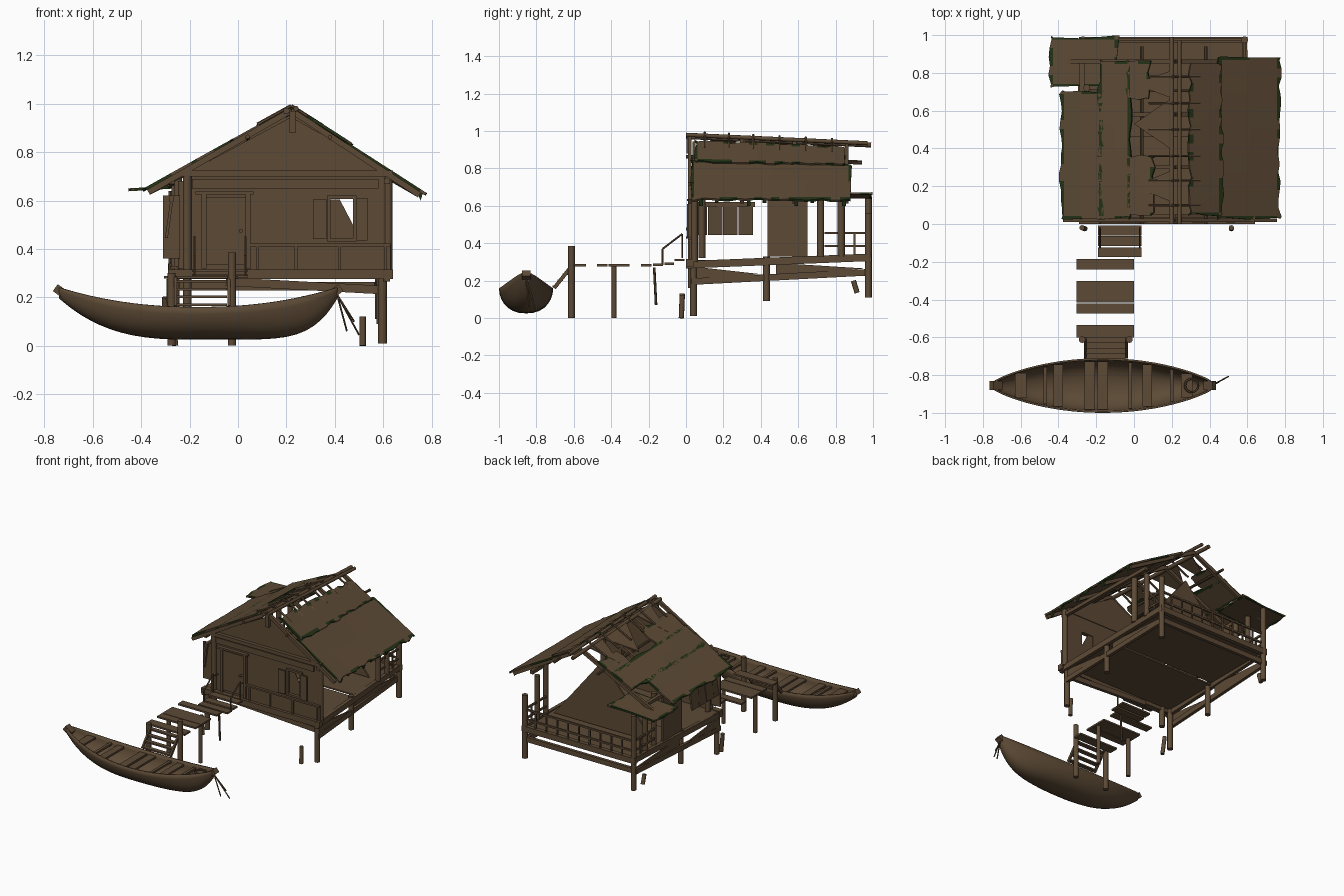
import bpy, bmesh, math, random
from mathutils import Vector, Matrix
random.seed(4)

def mat(name, c):
    m = bpy.data.materials.new(name)
    m.diffuse_color = (*c, 1)
    return m
WOOD = mat("old wood", (0.108, 0.068, 0.036))
MOSS = mat("dark moss", (0.017, 0.032, 0.008))

def make(name, bm):
    bmesh.ops.recalc_face_normals(bm, faces=bm.faces[:])
    me = bpy.data.meshes.new(name)
    bm.to_mesh(me)
    bm.free()
    o = bpy.data.objects.new(name, me)
    bpy.context.collection.objects.link(o)
    me.materials.append(WOOD)
    me.materials.append(MOSS)
    return o

def box(name, x0, x1, y0, y1, z0, z1):
    bm = bmesh.new()
    bmesh.ops.create_cube(bm, size=1)
    for v in bm.verts:
        v.co = ((x0 + x1) / 2 + v.co.x * (x1 - x0), (y0 + y1) / 2 + v.co.y * (y1 - y0),
                (z0 + z1) / 2 + v.co.z * (z1 - z0))
    return make(name, bm)

def frame(p, q):
    p, q = Vector(p), Vector(q)
    d = (q - p).normalized()
    side = d.cross(Vector((0, 0, 1)))
    side = side.normalized() if side.length > 0.2 else Vector((1, 0, 0))
    up = side.cross(d).normalized()
    side = d.cross(up) * -1 if d.cross(up).dot(side) < 0 else d.cross(up)
    m = Matrix((side, up, d)).transposed().to_4x4()
    return Matrix.Translation((p + q) / 2) @ m, (q - p).length

def beam(name, p, q, w=0.03, h=None):
    """Square timber from p to q."""
    m, l = frame(p, q)
    bm = bmesh.new()
    bmesh.ops.create_cube(bm, size=1, matrix=m @ Matrix.Diagonal((w, h or w, l, 1)))
    return make(name, bm)

def pole(name, p, q, r=0.015, n=10):
    """Round timber from p to q."""
    m, l = frame(p, q)
    bm = bmesh.new()
    bmesh.ops.create_cone(bm, cap_ends=True, segments=n, radius1=r, radius2=r, depth=l, matrix=m)
    o = make(name, bm)
    o.data.shade_smooth()
    o.data.set_sharp_from_angle(angle=math.radians(40))
    return o

def plate(name, pts, move):
    """Flat outline pushed along a vector."""
    bm = bmesh.new()
    f = bm.faces.new([bm.verts.new(p) for p in pts])
    r = bmesh.ops.extrude_face_region(bm, geom=[f])
    bmesh.ops.translate(bm, vec=move, verts=[v for v in r["geom"] if isinstance(v, bmesh.types.BMVert)])
    return make(name, bm)

def panel(name, pts, y0, y1):
    return plate(name, [(x, y0, z) for x, z in pts], (0, y1 - y0, 0))

# ---- front wall, with window opening, and gable ----
box("front_wall_left", -0.21, 0.375, 0.03, 0.045, 0.31, 0.72)
box("front_wall_right", 0.48, 0.63, 0.03, 0.045, 0.31, 0.72)
box("front_wall_below_window", 0.375, 0.48, 0.03, 0.045, 0.31, 0.44)
box("front_wall_above_window", 0.375, 0.48, 0.03, 0.045, 0.61, 0.72)
panel("front_gable", [(-0.22, 0.71), (0.64, 0.71), (0.22, 0.945)], 0.035, 0.05)
box("gable_beam", -0.23, 0.64, 0.01, 0.04, 0.7, 0.725)
box("wall_top_board", -0.19, 0.58, 0.022, 0.03, 0.65, 0.69)
panel("broken_pane", [(0.38, 0.442), (0.475, 0.442), (0.475, 0.5), (0.42, 0.605), (0.38, 0.605)], 0.036, 0.04)
for x in (0.375, 0.482):
    box("window_jamb", x - 0.007, x + 0.007, 0.015, 0.045, 0.43, 0.62)
for z in (0.437, 0.613):
    box("window_rail", 0.368, 0.49, 0.015, 0.045, z - 0.007, z + 0.007)
box("left_shutter", 0.31, 0.366, 0.005, 0.015, 0.44, 0.605)
box("right_shutter", 0.49, 0.535, 0.005, 0.015, 0.435, 0.61)
box("door", -0.13, 0.032, 0.018, 0.03, 0.335, 0.615)
for x in (-0.14, 0.042):
    box("door_jamb", x - 0.01, x + 0.01, 0.01, 0.035, 0.32, 0.63)
box("door_head", -0.175, 0.065, 0.005, 0.035, 0.625, 0.637)
pole("door_knob", (0.012, 0.0, 0.475), (0.012, 0.02, 0.475), 0.008)
box("skirt_rail", 0.05, 0.63, 0.012, 0.03, 0.41, 0.422)
box("skirt_board", 0.05, 0.63, 0.02, 0.03, 0.315, 0.41)
for x in (0.08, 0.24, 0.42, 0.61):
    box("skirt_batten", x - 0.006, x + 0.006, 0.012, 0.03, 0.315, 0.415)
box("sill_beam", -0.29, 0.64, 0.0, 0.04, 0.275, 0.315)

# ---- side and back walls ----
for i in range(4):
    y = 0.035 + 0.082 * i
    plate("hanging_shutter", [(-0.265 - 0.012 * (i % 2), y, 0.62), (-0.29, y, 0.445), (-0.29, y + 0.077, 0.445),
                              (-0.265, y + 0.077, 0.62)], (-0.012, 0, 0))
box("shutter_rail", -0.285, -0.265, 0.03, 0.37, 0.595, 0.62)
box("open_shutter", -0.31, -0.24, 0.05, 0.06, 0.36, 0.62)
box("left_wall_panel", -0.275, -0.26, 0.435, 0.65, 0.33, 0.66)
panel("back_gable", [(-0.24, 0.34), (0.54, 0.34), (0.16, 0.81)], 0.70, 0.712)

# ---- posts ----
for x, y, z0, z1 in [(0.597, 0.04, 0.01, 0.3), (-0.27, 0.04, 0.01, 0.31), (0.59, 0.43, 0.09, 0.33), (-0.26, 0.43, 0.09, 0.33),
                     (0.585, 0.975, 0.11, 0.56), (-0.27, 0.975, 0.11, 0.64), (0.62, 0.045, 0.3, 0.71),
                     (-0.21, 0.03, 0.16, 0.73), (0.6, 0.72, 0.33, 0.68), (-0.25, 0.72, 0.33, 0.7),
                     (0.59, 0.83, 0.33, 0.64), (-0.26, 0.83, 0.33, 0.64), (-0.23, 0.085, 0.32, 0.68)]:
    pole("house_post", (x, y, z0), (x, y, z1), 0.019)
pole("post_stump", (0.515, -0.025, 0.0), (0.515, -0.02, 0.12), 0.014)
pole("post_stump", (-0.26, -0.025, 0.0), (-0.275, -0.02, 0.13), 0.014)
pole("post_stump", (-0.3, 0.915, 0.135), (-0.3, 0.895, 0.2), 0.014)

# ---- floor frame and floor ----
for x, xb in ((-0.275, -0.275), (0.615, 0.585)):
    beam("side_floor_beam", (x, 0, 0.285), (xb, 0.99, 0.325), 0.025, 0.04)
    beam("lower_side_beam", (x - 0.01, 0.03, 0.195), (xb - 0.01, 0.98, 0.245), 0.022, 0.035)
    plate("front_brace", [(x - 0.02, 0.04, 0.275), (x - 0.02, 0.4, 0.235), (x - 0.02, 0.04, 0.2)], (0.01, 0, 0))
    plate("back_brace", [(xb - 0.01, 0.48, 0.295), (xb - 0.01, 0.96, 0.265), (xb - 0.01, 0.48, 0.22)], (0.01, 0, 0))
    beam("wall_plate", (x, 0.02, 0.68), (x, 0.86, 0.665), 0.025)
box("back_floor_beam", -0.29, 0.6, 0.96, 0.99, 0.3, 0.34)
beam("lower_back_beam", (-0.28, 0.97, 0.245), (0.585, 0.97, 0.245), 0.022, 0.035)
beam("lower_front_beam", (-0.05, 0.05, 0.265), (0.6, 0.05, 0.23), 0.022, 0.035)
box("back_floor", -0.28, 0.59, 0.46, 0.98, 0.315, 0.325)
box("front_floor", -0.28, 0.61, 0.04, 0.46, 0.3, 0.31)

# ---- back deck railing ----
for z in (0.385, 0.455):
    beam("back_rail", (-0.28, 0.975, z), (0.59, 0.975, z), 0.012)
    for x in (-0.27, 0.585):
        beam("side_rail", (x, 0.74, z), (x, 0.975, z), 0.012)
for i in range(9):
    x = -0.18 + i * 0.085
    beam("back_baluster", (x, 0.975, 0.33), (x, 0.975, 0.455), 0.01)
for x in (-0.27, 0.585):
    beam("side_baluster", (x, 0.9, 0.33), (x, 0.9, 0.455), 0.01)

# ---- roof ----
def roof_z(x, y):
    d = x - 0.22
    slope = 0.645 if d > 0 else 0.56
    return 0.985 - 0.05 * y * max(0, 1 - abs(d) / 0.5) - slope * abs(d)

def sheet(name, x0, x1, y0, y1, zf=roof_z, jag=0.014):
    """Roof covering with a ragged mossy edge."""
    e = 0.012
    xs = [x0, x0 + e, (x0 + x1) / 2, x1 - e, x1]
    n = max(4, int((y1 - y0) / 0.045))
    ys = [y0] + [y0 + e + (y1 - y0 - 2 * e) * i / n for i in range(n + 1)] + [y1]
    bm = bmesh.new()
    g = []
    for i, x in enumerate(xs):
        row = []
        for j, y in enumerate(ys):
            px, py = x, y
            if i in (0, 4):
                px += random.uniform(-jag, jag * 0.4) * (1 if i == 0 else -1)
            if j in (0, len(ys) - 1):
                py += random.uniform(-jag, jag) * 0.6
            row.append(bm.verts.new((px, py, zf(px, py))))
        g.append(row)
    for i in range(4):
        for j in range(len(ys) - 1):
            f = bm.faces.new((g[i][j], g[i + 1][j], g[i + 1][j + 1], g[i][j + 1]))
            f.material_index = int((i in (0, 3) or j in (0, len(ys) - 2)) and random.random() < 0.65)
    o = make(name, bm)
    m = o.modifiers.new("thickness", "SOLIDIFY")
    m.thickness = 0.012
    m.offset = 0
    return o

sheet("right_lower_roof", 0.45, 0.765, 0.03, 0.88)
sheet("right_upper_roof", 0.3, 0.46, 0.05, 0.85, lambda x, y: roof_z(x, y) + 0.01)
sheet("left_lower_roof", -0.38, -0.17, 0.03, 0.70)
sheet("left_middle_roof", -0.18, -0.02, 0.03, 0.86)
sheet("left_upper_roof_front", -0.03, 0.1, 0.05, 0.36)
sheet("left_upper_roof_back", -0.03, 0.08, 0.66, 0.86)
sheet("porch_roof", -0.44, -0.09, 0.73, 0.99, lambda x, y: 0.645 + 0.06 * (x + 0.44))
for y, s in ((0.53, 0.13), (0.74, 0.07), (0.2, 0.08)):   # torn points near the ridge
    pts = [(0.0, y), (0.19, y - s), (0.19, y + s)]
    plate("torn_roof_piece", [(a, b, roof_z(a, b)) for a, b in pts], (0, 0, 0.008))
for i in range(10):   # hanging tatters under the right eave
    y = 0.07 + i * 0.085
    panel("eave_tatter", [(0.735, 0.645), (0.765, 0.635), (0.755, 0.6 + 0.015 * (i % 3))], y, y + 0.02).data.polygons.foreach_set("material_index", [1] * 5)

# ---- roof timbers ----
pole("ridge_pole", (0.2, 0.0, 0.97), (0.2, 0.99, 0.925), 0.013)
pole("ridge_pole", (0.24, 0.0, 0.98), (0.24, 0.97, 0.935), 0.011)
for y in (0.02, 0.3, 0.58, 0.86):
    for x in (-0.37, 0.75):
        beam("rafter", (x, y, roof_z(x, y) - 0.02), (0.22, y, roof_z(0.22, y) - 0.012), 0.02, 0.024)
for y in (0.1, 0.23, 0.36, 0.5, 0.64, 0.78):
    for x in (0.08, 0.35):
        pole("ridge_batten", (x, y, roof_z(x, y) + 0.012), (0.22, y, roof_z(0.22, y) + 0.012), 0.007, 6)
for x in (0.04, 0.38):
    pole("purlin", (x, 0.0, roof_z(x, 0) - 0.02), (x, 0.94, roof_z(x, 0.94) - 0.02), 0.009, 8)
beam("gable_king_post", (0.225, 0.015, 0.88), (0.225, 0.015, 0.97), 0.025)

# ---- house steps and hand rails ----
for y, z in ((-0.15, 0.285), (-0.09, 0.29), (-0.035, 0.31)):
    box("house_step", -0.19, 0.04, y - 0.026, y + 0.026, z - 0.006, z + 0.006)
for x in (-0.18, 0.03):
    for a, b in (((x, -0.125, 0.285), (x, -0.125, 0.37)), ((x, -0.02, 0.32), (x, -0.02, 0.45)),
                 ((x, -0.125, 0.37), (x, -0.02, 0.45)), ((x, -0.0, 0.43), (x, 0.03, 0.43))):
        pole("step_rail", a, b, 0.005, 6)

# ---- jetty ----
for y0, y1 in ((-0.24, -0.185), (-0.415, -0.302), (-0.475, -0.42), (-0.6, -0.535)):
    box("jetty_plank", -0.305, 0.0, y0, y1, 0.277, 0.289)
for x in (-0.275, -0.025):
    pole("tall_mooring_post", (x, -0.612, 0.0), (x, -0.612, 0.385 if x > -0.1 else 0.3), 0.018)
    pole("jetty_post", (x, -0.385, 0.0), (x, -0.385, 0.278), 0.014)
    beam("ladder_side", (x * 0.88 - 0.016, -0.705, 0.16), (x * 0.88 - 0.016, -0.61, 0.28), 0.012, 0.02)
pole("leaning_stick", (-0.03, -0.16, 0.07), (-0.03, -0.17, 0.27), 0.007, 6)
for i in range(4):
    box("ladder_tread", -0.255, -0.045, -0.715 + i * 0.028, -0.685 + i * 0.028, 0.165 + i * 0.032, 0.175 + i * 0.032)

# ---- boat ----
CX, CY, L = -0.165, -0.855, 0.572
half = lambda s: 0.12 * (1 - s * s) ** 0.85 + 0.02
rim = lambda s: 0.16 + 0.08 * abs(s) ** 2.2
keel = lambda s: 0.03 + 0.17 * abs(s) ** (3 if s < 0 else 6)
bm = bmesh.new()
rows = []
for i in range(33):
    s = math.sin(math.pi / 2 * (i / 16 - 1))
    rows.append([bm.verts.new((CX + L * s, CY + half(s) * math.copysign(abs(math.sin(a)) ** 0.85, a),
                               keel(s) + (rim(s) - keel(s)) * (1 - math.cos(a))))
                 for a in [math.pi * (k / 14 - 0.5) for k in range(15)]])
for r, t in zip(rows, rows[1:]):
    for k in range(14):
        bm.faces.new((r[k], r[k + 1], t[k + 1], t[k]))
hull = make("boat_hull", bm)
hull.data.shade_smooth()
m = hull.modifiers.new("thickness", "SOLIDIFY")
m.thickness, m.offset = 0.01, 0
for sx in (-1, 1):
    x = CX + sx * L
    beam("boat_end", (x - sx * 0.03, CY, 0.205), (x + sx * 0.018, CY, 0.24), 0.045, 0.035)
for x, w in ((-0.6, 0.06), (-0.47, 0.02), (-0.4, 0.05), (-0.235, 0.055), (-0.165, 0.055), (-0.02, 0.02), (0.07, 0.05), (0.2, 0.02), (0.28, 0.06)):
    s = (x - CX) / L
    h = half(s) - 0.012
    box("boat_bench", x - w / 2, x + w / 2, CY - h, CY + h, rim(s) - 0.03, rim(s) - 0.016)
bpy.ops.mesh.primitive_torus_add(major_radius=0.035, minor_radius=0.006, major_segments=20, minor_segments=6, location=(0.305, CY, 0.2))
bpy.context.object.name = "rope_coil"
bpy.context.object.data.materials.append(WOOD)
for dx, z in ((0.03, 0.06), (0.06, 0.1), (0.08, 0.045)):   # loose mooring ropes
    pole("mooring_rope", (0.41, CY, 0.21), (0.42 + dx, CY + dx * 0.6, z), 0.004, 6)
